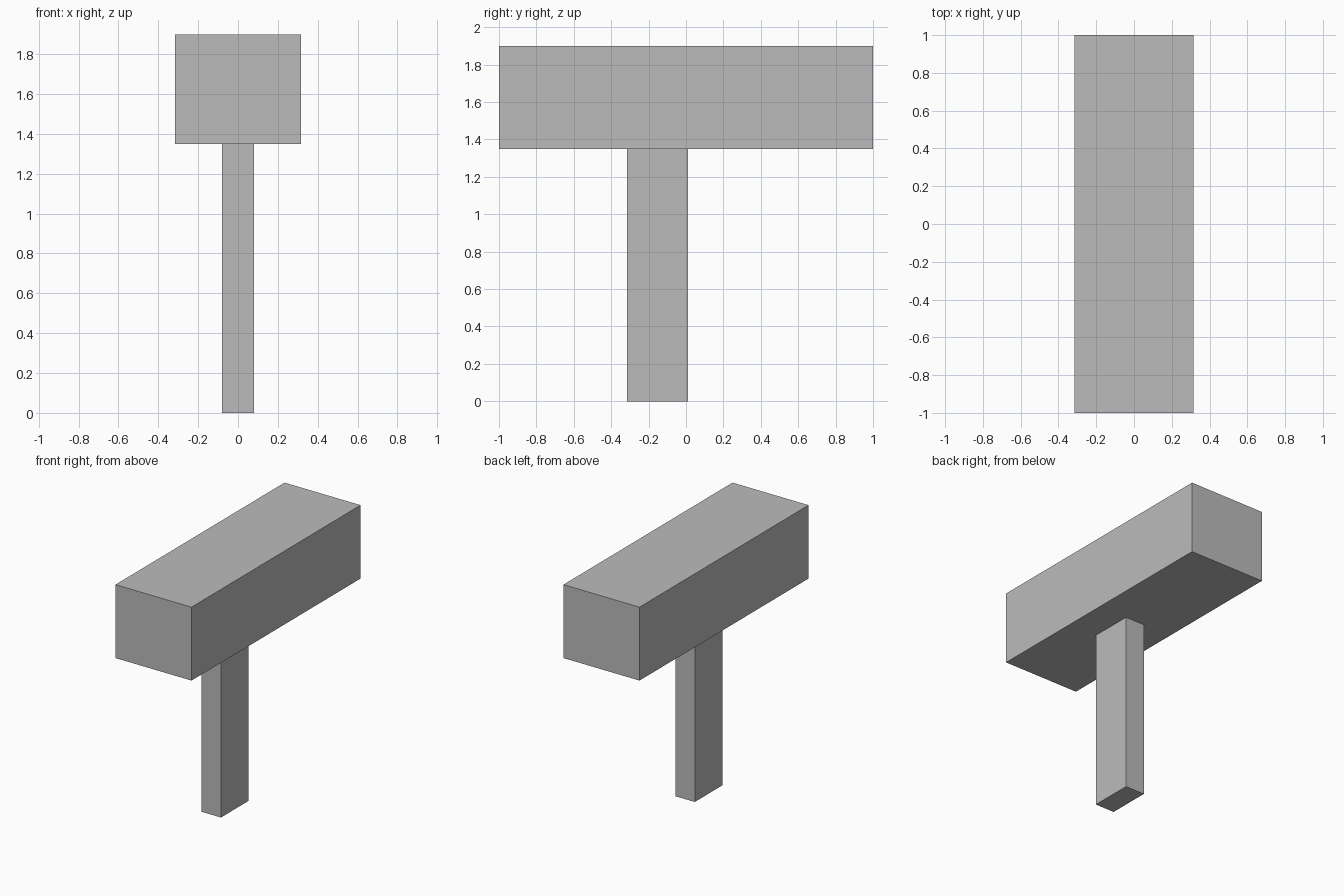
import bpy
from mathutils import Vector

# Remove the default object
cube = bpy.data.objects.get("Cube")
if cube:
    bpy.data.objects.remove(cube, do_unlink=True)

# Single flat grey
GREY = (0.5, 0.5, 0.5, 1.0)
grey = bpy.data.materials.new("plain_grey")
grey.use_nodes = True
grey.diffuse_color = GREY
grey.node_tree.nodes["Principled BSDF"].inputs["Base Color"].default_value = GREY


def add_box(name, low, high):
    """Box spanning two opposite corners."""
    low, high = Vector(low), Vector(high)
    bpy.ops.mesh.primitive_cube_add(size=1, location=(low + high) / 2)
    box = bpy.context.object
    box.name = name
    box.scale = high - low
    bpy.ops.object.transform_apply(location=False, rotation=False, scale=True)
    box.data.materials.append(grey)
    return box


# Long head resting on an off-centre handle
add_box("head", (-0.315, -1.0, 1.35), (0.315, 1.0, 1.9))
add_box("handle", (-0.08, -0.315, 0.0), (0.08, 0.01, 1.35))
